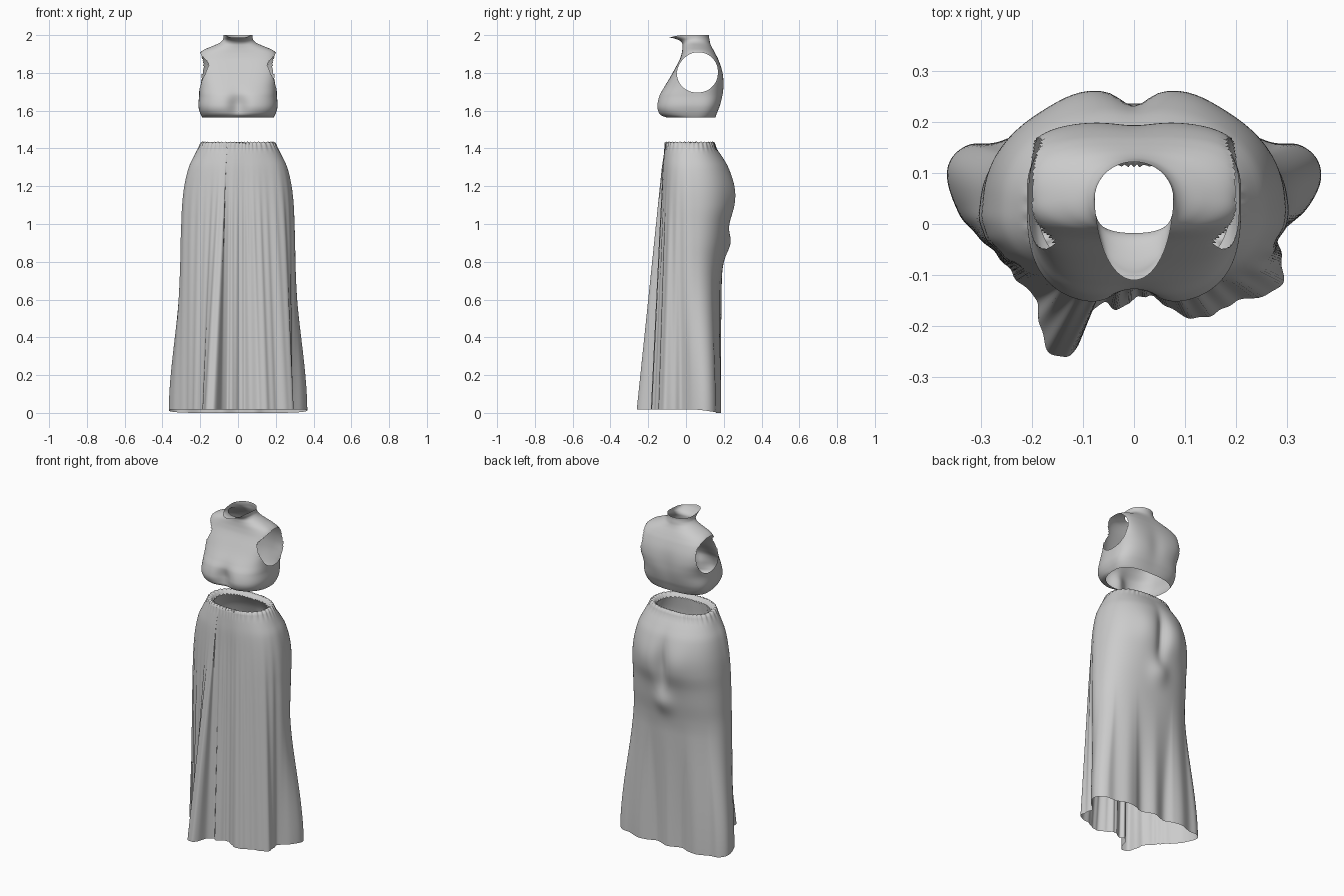
import bpy, bmesh, math
from mathutils import Vector

if "Cube" in bpy.data.objects:
    bpy.data.objects.remove(bpy.data.objects["Cube"])

cloth = bpy.data.materials.new("grey_cloth")
cloth.diffuse_color = (0.6, 0.6, 0.6, 1)
cloth.use_nodes = True
cloth.node_tree.nodes["Principled BSDF"].inputs["Base Color"].default_value = cloth.diffuse_color


def smoothstep(a, b, x):
    t = min(1, max(0, (x - a) / (b - a)))
    return t * t * (3 - 2 * t)


def gauss(x, c, s):
    return math.exp(-((x - c) / s) ** 2)


def profile(keys, z):
    """Smooth interpolation of rows (z, a, b, ...) sorted by rising z."""
    z = min(max(z, keys[0][0]), keys[-1][0])
    i = max(k for k in range(len(keys) - 1) if keys[k][0] <= z)
    p, q = keys[i], keys[i + 1]
    o, r = keys[max(i - 1, 0)], keys[min(i + 2, len(keys) - 1)]
    h = q[0] - p[0]
    t = (z - p[0]) / h
    out = []
    for k in range(1, len(p)):
        m0 = (q[k] - o[k]) / (q[0] - o[0]) * h
        m1 = (r[k] - p[k]) / (r[0] - p[0]) * h
        out.append((2*t**3 - 3*t*t + 1) * p[k] + (t**3 - 2*t*t + t) * m0
                   + (3*t*t - 2*t**3) * q[k] + (t**3 - t*t) * m1)
    return out


def superellipse(c, s, w, d, n):
    return (abs(c / w) ** n + abs(s / d) ** n) ** (-1 / n)


def loft(name, rings, edit=None):
    """Skin a stack of equal closed rings into an open smooth shell."""
    bm = bmesh.new()
    rows = [[bm.verts.new(p) for p in ring] for ring in rings]
    n = len(rows[0])
    for a, b in zip(rows, rows[1:]):
        for i in range(n):
            j = (i + 1) % n
            bm.faces.new((a[i], a[j], b[j], b[i]))
    if edit:
        edit(bm)
    for f in bm.faces:
        f.smooth = True
    me = bpy.data.meshes.new(name)
    bm.to_mesh(me)
    bm.free()
    me.materials.append(cloth)
    ob = bpy.data.objects.new(name, me)
    bpy.context.collection.objects.link(ob)
    return ob


# ---------------------------------------------------------------- skirt
CY = 0.03
# folded hem outline, anticlockwise from the right side
HEM = [(.365, .08), (.36, .125), (.325, .155), (.27, .16), (.2, .185), (.14, .18),
       (.08, .16), (0, .185), (-.08, .16), (-.14, .18), (-.2, .185), (-.27, .16),
       (-.325, .155), (-.36, .125), (-.365, .08), (-.34, .015), (-.3, -.03), (-.26, -.07),
       (-.22, -.12), (-.195, -.14), (-.185, -.19), (-.17, -.245), (-.135, -.262),
       (-.108, -.235), (-.09, -.18), (-.06, -.155), (-.03, -.168), (0, -.147),
       (.035, -.142), (.07, -.165), (.115, -.185), (.16, -.175), (.2, -.152),
       (.265, -.137), (.292, -.11), (.288, -.06), (.285, -.02), (.335, .025)]
# height, half width, front depth, back depth
BODY = [(0, .305, .15, .155), (.7, .303, .15, .16), (.8, .302, .15, .168),
        (.9, .301, .15, .185), (1.0, .298, .15, .2), (1.1, .294, .15, .222),
        (1.2, .283, .15, .222), (1.3, .26, .15, .195), (1.36, .232, .147, .16),
        (1.4, .212, .144, .132), (1.43, .196, .14, .12)]


def hem_point(u):
    n = len(HEM)
    i, t = int(u), u - int(u)
    a, b, c, d = (Vector(HEM[(i + k) % n]) for k in (-1, 0, 1, 2))
    return 0.5 * (2*b + (c - a) * t + (2*a - 5*b + 4*c - d) * t*t
                  + (3*b - a - 3*c + d) * t**3)


def skirt_ring(z, shrink=0.0, lift=0.0):
    n, ring = 304, []
    w, df, db = profile(BODY, z)
    for k in range(n):
        v = hem_point(k * len(HEM) / n) - Vector((0, CY))
        rh = v.length
        c, s = v.x / rh, v.y / rh
        th = math.atan2(s, c)
        rb = superellipse(c, s, w, db if s > 0 else df, 2.3)
        # front folds run to the waist, side and back ones start lower down
        front = smoothstep(0.1, -0.4, s)
        long_fold = min(1, max(0, (1.4 - z) / 1.38))
        short_fold = smoothstep(0.85, 0.0, z)
        r = rb + (rh - rb) * (front * long_fold + (1 - front) * short_fold)
        x = r * c
        if s > 0:  # seat cleft and the tucked drape beneath it
            r -= 0.03 * s * gauss(x, 0, .035) * gauss(z, 1.13, .13)
            r += 0.022 * s * gauss(x, 0, .06) * gauss(z, .9, .07)
            r += 0.014 * s * gauss(abs(x), .1, .07) * gauss(z, 1.15, .12)
        # fine front pleats and waist gathers
        r += 0.0025 * front * math.sin(38 * th) * smoothstep(1.35, .9, z)
        gather = math.sin(46 * th + 1.5 * math.sin(5 * th))
        r += 0.003 * gather * smoothstep(1.38, 1.43, z) - shrink
        drop = 0.018 * smoothstep(0, .5, s) * smoothstep(.5, 0, z)
        ring.append((r * c, CY + r * s, z - drop + lift + .003 * gather * (lift != 0)))
    return ring


heights = [0.018 + (1.43 - 0.018) * i / 90 for i in range(91)]
rings = [skirt_ring(z) for z in heights]
# gathered waistband rolled inward
rings += [skirt_ring(1.43, .01, .003), skirt_ring(1.43, .025, -.004),
          skirt_ring(1.43, .036, -.02)]
loft("skirt", rings)

# ---------------------------------------------------------------- bodice
# height, half width, front y, back y, squareness
TORSO = [(1.563, .188, -.105, .155, 2.6), (1.575, .195, -.138, .16, 2.8),
         (1.6, .205, -.154, .17, 3), (1.63, .21, -.158, .182, 3),
         (1.68, .206, -.145, .195, 3), (1.72, .207, -.12, .2, 3.2),
         (1.77, .212, -.088, .199, 3.6), (1.82, .214, -.06, .19, 3.8),
         (1.87, .212, -.034, .172, 3.6), (1.9, .205, -.024, .157, 3),
         (1.92, .185, -.02, .146, 2.5), (1.94, .14, -.018, .135, 2.1),
         (1.957, .1, -.02, .128, 2), (1.972, .082, -.035, .125, 2),
         (1.982, .078, -.062, .123, 2), (1.988, .077, -.085, .122, 2),
         (2.0, .077, -.11, .122, 2)]


def torso_ring(z):
    n, ring = 200, []
    w, yf, yb, e = profile(TORSO, z)
    cy = 0.05
    for k in range(n):
        t = 2 * math.pi * k / n
        c, s = math.cos(t), math.sin(t)
        r = superellipse(c, s, w, yb - cy if s > 0 else cy - yf, e)
        x, y = r * c, cy + r * s
        if s < 0:  # hollow between the bust
            y += .036 * gauss(x, 0, .05) * gauss(z, 1.625, .065) * -s
        else:      # spine hollow
            y -= .007 * gauss(x, 0, .05) * gauss(z, 1.73, .1) * s
        x *= 1 + .45 * (y - .06) * smoothstep(1.68, 1.78, z) * smoothstep(1.96, 1.88, z)
        # the collar rim dips slightly toward its front tip
        zz = z - .012 * smoothstep(-.02, -.1, y) * smoothstep(1.985, 2.0, z)
        ring.append((x, y, zz))
    return ring


def hole_radius(a):
    """Egg-shaped armhole outline around its centre."""
    return superellipse(math.cos(a), math.sin(a), .109, .107, 2.1) \
        * (1 - .07 * gauss(a, 2.4, .6))


def cut_armholes(bm):
    cy, cz = .06, 1.803

    def polar(p):
        return math.atan2(p.z - cz, p.y - cy), math.hypot(p.y - cy, p.z - cz)

    doomed = []
    for f in bm.faces:
        m = f.calc_center_median()
        a, r = polar(m)
        if abs(m.x) > .13 and r < hole_radius(a):
            doomed.append(f)
    bmesh.ops.delete(bm, geom=doomed, context='FACES')
    for v in bm.verts:
        if v.is_boundary and abs(v.co.x) > .12 and 1.66 < v.co.z < 1.95:
            a, _ = polar(v.co)
            r = hole_radius(a)
            v.co.y, v.co.z = cy + r * math.cos(a), cz + r * math.sin(a)


loft("bodice", [torso_ring(1.563 + .437 * i / 110) for i in range(111)], cut_armholes)
